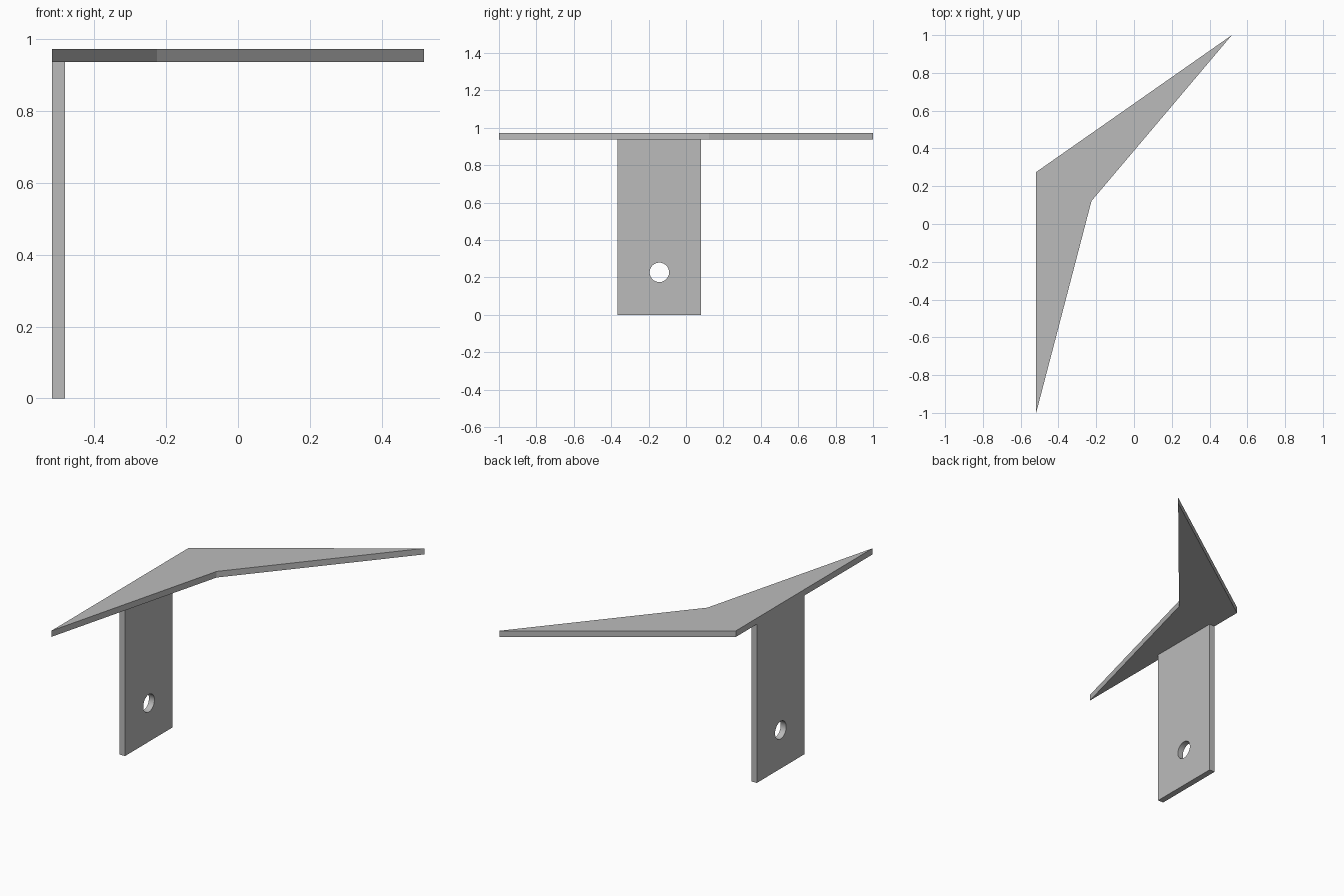
import bpy
import bmesh
import math
from mathutils import Matrix, Vector

cube = bpy.data.objects.get("Cube")
if cube:
    bpy.data.objects.remove(cube, do_unlink=True)

THICK = 0.036
TOP = 0.972
LEFT = -0.518

# Plain grey metal
grey = bpy.data.materials.new("grey_metal")
grey.use_nodes = True
GREY = (0.5, 0.5, 0.5, 1)
grey.diffuse_color = GREY
grey.node_tree.nodes["Principled BSDF"].inputs["Base Color"].default_value = GREY


def add_object(name, bm):
    bmesh.ops.recalc_face_normals(bm, faces=bm.faces)
    mesh = bpy.data.meshes.new(name)
    bm.to_mesh(mesh)
    bm.free()
    mesh.materials.append(grey)
    obj = bpy.data.objects.new(name, mesh)
    bpy.context.collection.objects.link(obj)
    return obj


def extruded(name, points, direction):
    """Flat outline pushed out into a solid sheet."""
    bm = bmesh.new()
    face = bm.faces.new([bm.verts.new(p) for p in points])
    result = bmesh.ops.extrude_face_region(bm, geom=[face], use_keep_orig=True)
    moved = [v for v in result["geom"] if isinstance(v, bmesh.types.BMVert)]
    bmesh.ops.translate(bm, verts=moved, vec=Vector(direction) * THICK)
    return add_object(name, bm)


# Bent top plate tapering to a point at both ends
outline = [(LEFT, -1), (-0.225, 0.122), (0.518, 1), (LEFT, 0.275)]
extruded("top_plate", [(x, y, TOP - THICK) for x, y in outline], (0, 0, 1))

# Upright mounting tab, flush with the outer edge
y0, y1 = -0.365, 0.08
height = TOP - THICK
tab = extruded("mounting_tab",
               [(LEFT, y0, 0), (LEFT, y1, 0), (LEFT, y1, height), (LEFT, y0, height)],
               (1, 0, 0))

# Round bolt hole through the tab
bm = bmesh.new()
bmesh.ops.create_cone(
    bm, cap_ends=True, segments=48, radius1=0.052, radius2=0.052, depth=THICK * 4,
    matrix=Matrix.Translation((LEFT + THICK / 2, (y0 + y1) / 2, 0.227))
    @ Matrix.Rotation(math.pi / 2, 4, "Y"))
cutter = add_object("hole_cutter", bm)
cutter.hide_render = True
cutter.hide_set(True)

cut = tab.modifiers.new("bolt_hole", "BOOLEAN")
cut.operation = "DIFFERENCE"
cut.solver = "EXACT"
cut.object = cutter

# Smooth the hole wall while the sheet edges stay sharp
bpy.ops.object.select_all(action="DESELECT")
tab.select_set(True)
bpy.context.view_layer.objects.active = tab
bpy.ops.object.modifier_apply(modifier=cut.name)
bpy.ops.object.shade_smooth_by_angle(angle=math.radians(30))
bpy.data.objects.remove(cutter, do_unlink=True)
